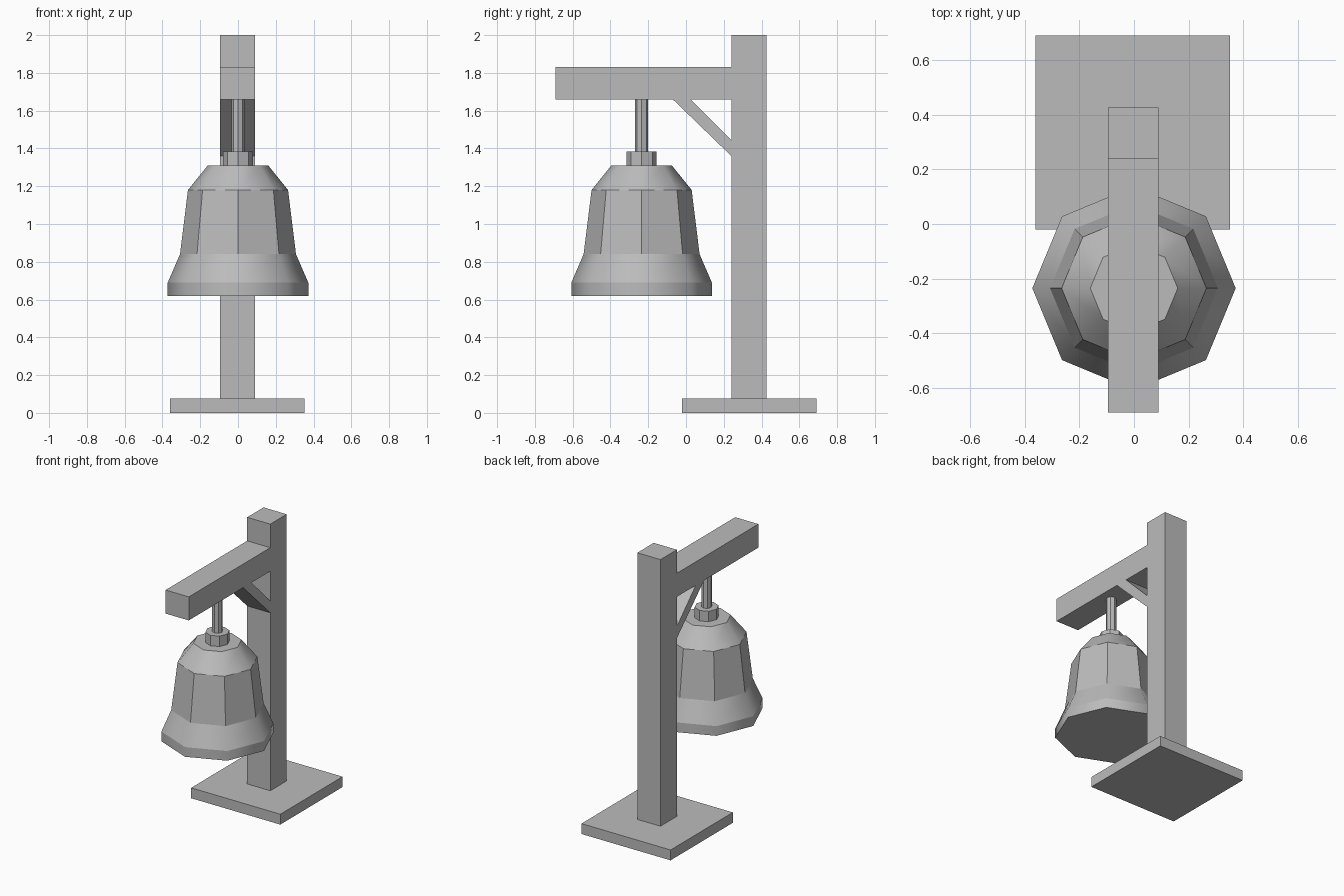
import bpy, bmesh
from math import cos, sin, pi

cube = bpy.data.objects.get("Cube")
if cube:
    bpy.data.objects.remove(cube, do_unlink=True)

grey = bpy.data.materials.new("plain grey")
grey.use_nodes = True
grey.diffuse_color = (0.5, 0.5, 0.5, 1)
grey.node_tree.nodes["Principled BSDF"].inputs["Base Color"].default_value = grey.diffuse_color

HANG_Y = -0.235
LEFT, RIGHT = 0.09, -0.095


def finish(name, bm):
    bmesh.ops.recalc_face_normals(bm, faces=bm.faces)
    mesh = bpy.data.meshes.new(name)
    bm.to_mesh(mesh)
    bm.free()
    mesh.materials.append(grey)
    obj = bpy.data.objects.new(name, mesh)
    bpy.context.collection.objects.link(obj)
    return obj


def slab(name, profile, x0=RIGHT, x1=LEFT):
    """Extrude a (y, z) outline across x."""
    bm = bmesh.new()
    face = bm.faces.new([bm.verts.new((x0, y, z)) for y, z in profile])
    new = bmesh.ops.extrude_face_region(bm, geom=[face])["geom"]
    bmesh.ops.translate(bm, vec=(x1 - x0, 0, 0),
                        verts=[v for v in new if isinstance(v, bmesh.types.BMVert)])
    return finish(name, bm)


def box(name, y0, y1, z0, z1, **width):
    return slab(name, [(y0, z0), (y1, z0), (y1, z1), (y0, z1)], **width)


def lathe(name, profile, smooth_rows=(), sides=8):
    """Turn an (r, z) profile about the hanging axis, with closed ends."""
    bm = bmesh.new()
    rings = [[bm.verts.new((r * cos(2 * pi * i / sides),
                            HANG_Y + r * sin(2 * pi * i / sides), z))
              for i in range(sides)] for r, z in profile]
    for row, (low, high) in enumerate(zip(rings, rings[1:])):
        for i in range(sides):
            j = (i + 1) % sides
            face = bm.faces.new((low[i], low[j], high[j], high[i]))
            face.smooth = row in smooth_rows
    bm.faces.new(rings[0])
    bm.faces.new(rings[-1])
    # keep the horizontal ring edges crisp
    for ring in rings:
        for i in range(sides):
            bm.edges.get((ring[i], ring[(i + 1) % sides])).smooth = False
    return finish(name, bm)


# Wooden stand
box("base", -0.02, 0.69, 0, 0.075, x0=-0.36, x1=0.352)
box("post", 0.24, 0.427, 0.07, 2)
box("beam", -0.69, 0.245, 1.66, 1.83)
slab("brace", [(0.24, 1.36), (0.24, 1.445), (0.025, 1.66), (-0.07, 1.66)])

# Hanging bell: rim, flared lip, faceted waist, shoulder
lathe("bell", [(0.372, 0.62), (0.372, 0.69), (0.307, 0.84), (0.265, 1.18), (0.16, 1.31)],
      smooth_rows=(0, 1, 3))
lathe("collar", [(0.08, 1.305), (0.08, 1.385)])
lathe("hanger_rod", [(0.035, 1.38), (0.035, 1.665)])
